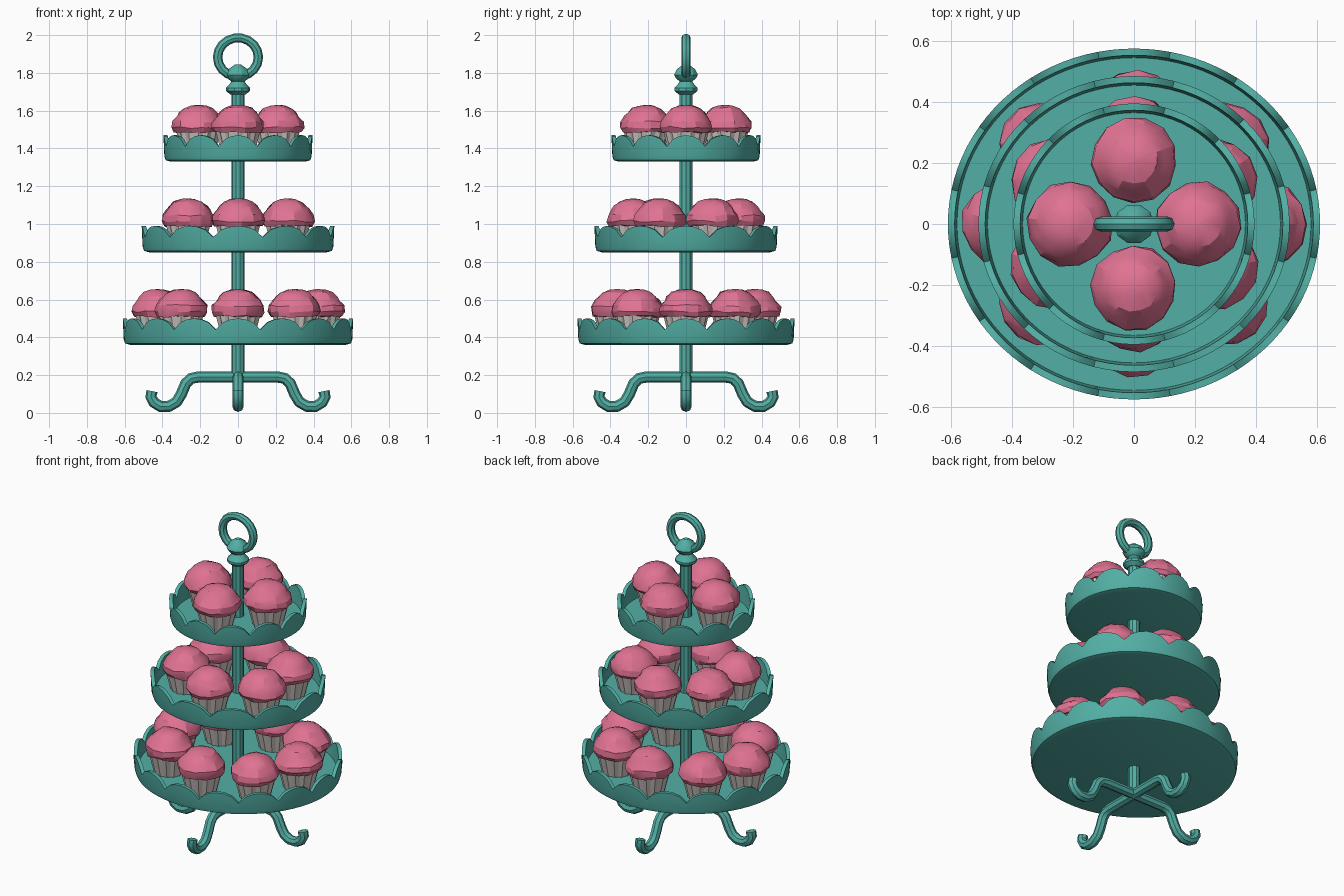
import bpy, bmesh, math, random
from math import sin, cos, pi, tau

random.seed(4)
cube = bpy.data.objects.get("Cube")
if cube:
    bpy.data.objects.remove(cube)


def material(name, colour):
    m = bpy.data.materials.new(name)
    m.use_nodes = True
    m.diffuse_color = (*colour, 1)
    m.node_tree.nodes["Principled BSDF"].inputs["Base Color"].default_value = (*colour, 1)
    return m


TEAL = material("teal enamel", (0.085, 0.43, 0.375))
PINK = material("pink frosting", (0.75, 0.17, 0.29))
PAPER = material("paper liner", (0.64, 0.59, 0.55))


def finish(obj, mat, angle=30):
    obj.data.materials.append(mat)
    bpy.ops.object.select_all(action='DESELECT')
    obj.select_set(True)
    bpy.context.view_layer.objects.active = obj
    bpy.ops.object.shade_smooth_by_angle(angle=math.radians(angle))
    return obj


def lathe(name, rows, sides, point, mat, angle=30):
    """Stack closed rings; point(row, angle, index) places each vertex."""
    bm = bmesh.new()
    rings = [[bm.verts.new(point(row, tau * i / sides, i)) for i in range(sides)]
             for row in rows]
    for a, b in zip(rings, rings[1:]):
        for i in range(sides):
            j = (i + 1) % sides
            bm.faces.new((a[i], a[j], b[j], b[i]))
    bm.faces.new(rings[0][::-1])
    bm.faces.new(rings[-1])
    bmesh.ops.recalc_face_normals(bm, faces=bm.faces)
    mesh = bpy.data.meshes.new(name)
    bm.to_mesh(mesh)
    bm.free()
    obj = bpy.data.objects.new(name, mesh)
    bpy.context.collection.objects.link(obj)
    return finish(obj, mat, angle)


def round_part(name, rows, sides, mat):
    return lathe(name, rows, sides,
                 lambda p, a, i: (p[0] * cos(a), p[0] * sin(a), p[1]), mat)


# Oval tray with a scalloped wall
def tray(name, rx, ry, z, scallops):
    # inset from the rim, height, amount of scallop lift
    rows = [(0.04, 0, 0), (0.012, 0.008, 0), (0.005, 0.03, 0), (0, 0.08, 1),
            (0.022, 0.08, 1), (0.03, 0.03, 0), (rx - 0.03, 0.03, 0)]

    def point(row, a, i):
        inset, height, lift = row
        height += lift * 0.06 * abs(cos(scallops * a / 2)) ** 0.6
        return ((rx - inset) * cos(a), (ry - min(inset, ry - 0.03)) * sin(a), z + height)
    lathe(name, rows, scallops * 6, point, TEAL)


# Cupcake: pleated paper cup and a lumpy two-step dome
def cupcake(name, x, y, z):
    turn = random.uniform(0, tau)

    def pleat(p, a, i):
        r = p[0] + (0.004 if i % 2 else -0.004)
        return (x + r * cos(a), y + r * sin(a), z + p[1])
    lathe(name + "_liner", [(0.083, 0), (0.116, 0.13)], 28, pleat, PAPER, 15)

    def lump(p, a, i):
        r = p[0] * random.uniform(0.96, 1.03)
        h = p[1] + random.uniform(-1, 1) * 0.006 * min(1, p[0] / 0.1)
        return (x + r * cos(a + turn), y + r * sin(a + turn), z + h)
    dome = [(0.1, 0.125), (0.128, 0.125), (0.141, 0.15), (0.137, 0.182), (0.116, 0.21),
            (0.102, 0.228), (0.078, 0.252), (0.04, 0.266), (0.008, 0.27)]
    lathe(name + "_frosting", dome, 13, lump, PINK, 25)


# Tiers: tray size, base height, scallops, cupcake count, cupcake ellipse, cupcake base
tiers = [("bottom", 0.61, 0.575, 0.36, 16, 8, 0.425, 0.365, 0.385),
         ("middle", 0.51, 0.485, 0.85, 12, 6, 0.305, 0.28, 0.865),
         ("top", 0.395, 0.395, 1.33, 12, 4, 0.21, 0.21, 1.36)]
for name, rx, ry, z, scallops, count, cx, cy, cz in tiers:
    tray(name + "_tray", rx, ry, z, scallops)
    for k in range(count):
        a = pi / 2 + tau * k / count
        cupcake(f"{name}_cupcake_{k + 1}", cx * cos(a), cy * sin(a), cz)

# Centre pole and finial
round_part("centre_pole", [(0.035, 0.17), (0.035, 1.71)], 10, TEAL)
round_part("collar", [(0.04, 1.685), (0.064, 1.705), (0.064, 1.72), (0.045, 1.74),
                      (0.035, 1.755), (0.055, 1.77), (0.066, 1.79), (0.05, 1.82),
                      (0.015, 1.845)], 10, TEAL)

# Ring handle
bpy.ops.mesh.primitive_torus_add(major_segments=18, minor_segments=8, major_radius=0.108,
                                 minor_radius=0.025, location=(0, 0, 1.883),
                                 rotation=(pi / 2, 0, 0))
handle = bpy.context.object
handle.name = "ring_handle"
handle.scale.y = 0.95
finish(handle, TEAL)


# Four curled feet swept along one path
path = [(0, 0.19), (0.21, 0.19), (0.25, 0.182), (0.277, 0.155), (0.3, 0.1), (0.325, 0.058),
        (0.365, 0.035), (0.41, 0.034), (0.445, 0.055), (0.461, 0.085), (0.455, 0.115)]
for k in range(4):
    curve = bpy.data.curves.new("foot_path", 'CURVE')
    curve.dimensions = '3D'
    curve.bevel_depth = 0.03
    curve.bevel_resolution = 2
    curve.use_fill_caps = True
    line = curve.splines.new('POLY')
    line.points.add(len(path) - 1)
    a = k * pi / 2
    for p, (r, z) in zip(line.points, path):
        p.co = (r * cos(a), r * sin(a), z, 1)
    foot = bpy.data.objects.new(f"foot_{k + 1}", curve)
    bpy.context.collection.objects.link(foot)
    bpy.ops.object.select_all(action='DESELECT')
    foot.select_set(True)
    bpy.context.view_layer.objects.active = foot
    bpy.ops.object.convert(target='MESH')
    finish(bpy.context.object, TEAL, 40)
